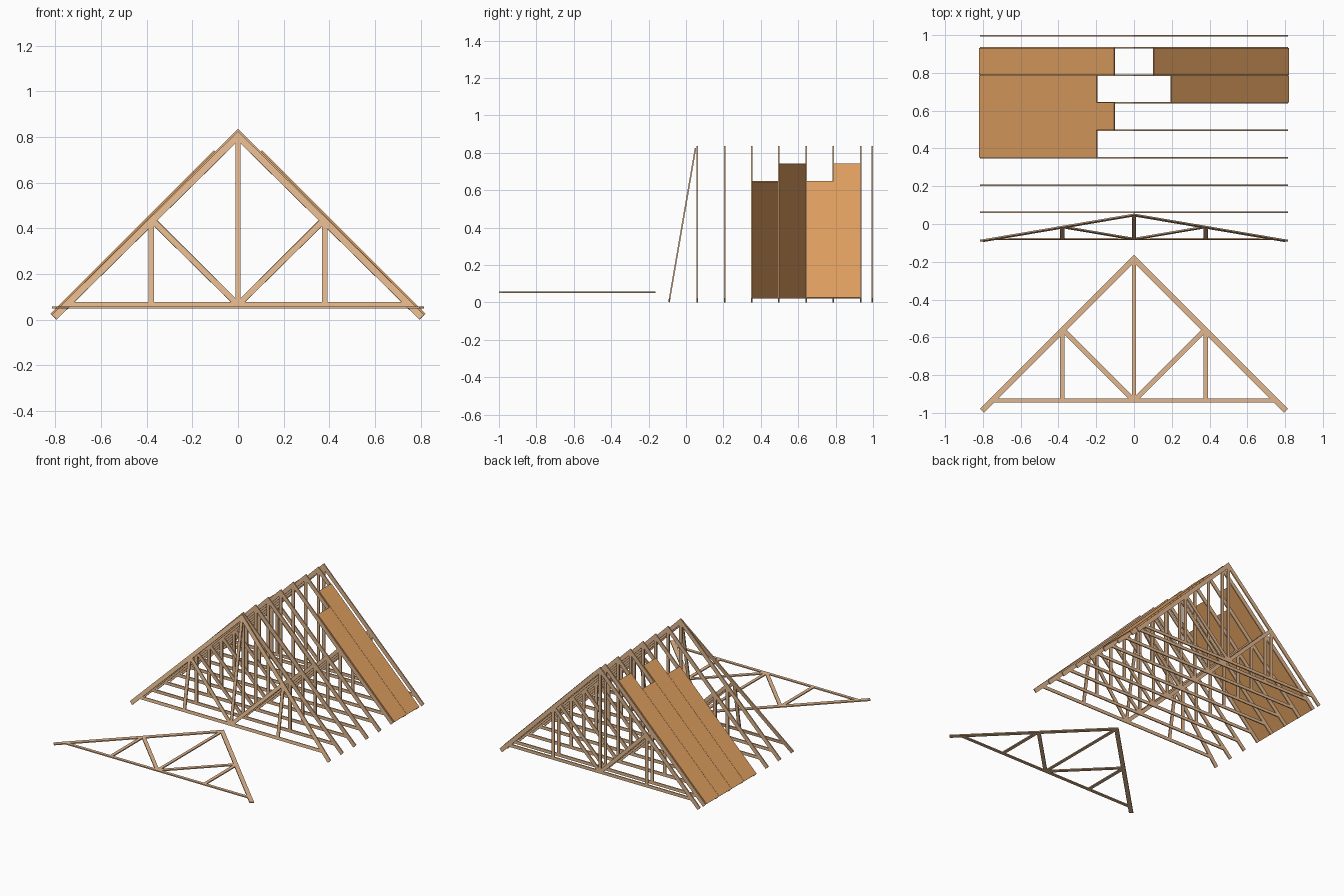
import bpy, bmesh, math

if "Cube" in bpy.data.objects:
    bpy.data.objects.remove(bpy.data.objects["Cube"])

T = 0.008                     # lumber thickness
APEX, TAIL = 0.836, 0.815     # outer ridge height, outer tail half span
W = 0.042                     # vertical depth of a rafter on the 45 degree slope
IN = APEX - W                 # underside of rafter at the centre


def material(name, col):
    m = bpy.data.materials.new(name)
    m.diffuse_color = (*col, 1)
    m.use_nodes = True
    m.node_tree.nodes["Principled BSDF"].inputs["Base Color"].default_value = m.diffuse_color
    return m


lumber = material("pale_lumber", (0.75, 0.47, 0.27))
sheet = material("plywood", (0.76, 0.36, 0.12))


def prism(bm, pts, y0, y1):
    """Extrude an (x, z) profile from y0 to y1."""
    a = [bm.verts.new((x, y0, z)) for x, z in pts]
    b = [bm.verts.new((x, y1, z)) for x, z in pts]
    n = len(pts)
    bm.faces.new(a)
    bm.faces.new(b[::-1])
    for i in range(n):
        bm.faces.new((a[i], b[i], b[(i + 1) % n], a[(i + 1) % n]))


def to_mesh(bm, name, mat):
    bmesh.ops.recalc_face_normals(bm, faces=bm.faces)
    me = bpy.data.meshes.new(name)
    bm.to_mesh(me)
    bm.free()
    me.materials.append(mat)
    return me


def place(name, me, loc=(0, 0, 0), tilt=0):
    ob = bpy.data.objects.new(name, me)
    ob.location = loc
    ob.rotation_euler = (tilt, 0, 0)
    bpy.context.collection.objects.link(ob)
    return ob


# Truss profiles for the right half
C0, C1 = 0.055, 0.077         # bottom chord
rafter = [(0, IN), (0, APEX), (TAIL, APEX - TAIL), (TAIL - W / 2, APEX - TAIL - W / 2)]
diagonal = [(0.03, C1), (0.011, C1), (0.011, 0.094), (0.3555, 0.4385), (0.3735, 0.4205)]
post = [(0.368, C1), (0.392, C1), (0.392, IN - 0.392), (0.3735, 0.4205), (0.368, 0.415)]
chord = [(-(IN - C0), C0), (IN - C0, C0), (IN - C1, C1), (-(IN - C1), C1)]
king = [(-0.011, C1), (0.011, C1), (0.011, IN - 0.011), (0, IN), (-0.011, IN - 0.011)]

bm = bmesh.new()
for part in (rafter, diagonal, post):
    for s in (1, -1):
        prism(bm, [(s * x, z) for x, z in part], -T / 2, T / 2)
for part in (chord, king):
    prism(bm, part, -T / 2, T / 2)
truss = to_mesh(bm, "truss", lumber)

# Standing row of trusses plus the end truss
STEP, Y0 = 0.1454, 0.061
for i in range(7):
    place(f"standing_truss_{i + 1}", truss, (0, Y0 + i * STEP, 0))
place("end_truss", truss, (0, 0.996, 0))

# Truss leaning on the row, and one lying flat in front
place("leaning_truss", truss, (0, -0.091, 0.0007), -math.asin(0.142 / APEX))
place("flat_truss", truss, (0, -1.0, 0.054), -math.pi / 2)


# Roof sheets with staggered upper edges
P = 0.0055                    # offset of the sheet's outer face in x and z


def roof_sheet(name, side, bay, top):
    prof = [(top, APEX - top), (top + P, APEX - top + P),
            (TAIL + P, APEX - TAIL + P), (TAIL, APEX - TAIL)]
    b = bmesh.new()
    y = Y0 + bay * STEP
    prism(b, [(side * x, z) for x, z in prof], y + 0.0006, y + STEP - 0.0006)
    place(name, to_mesh(b, name, sheet))


for bay in range(2, 6):
    top = 0.192 if bay % 2 == 0 else 0.1
    roof_sheet(f"left_roof_sheet_{bay - 1}", -1, bay, top)
    if bay > 3:
        roof_sheet(f"right_roof_sheet_{bay - 3}", 1, bay, top)
